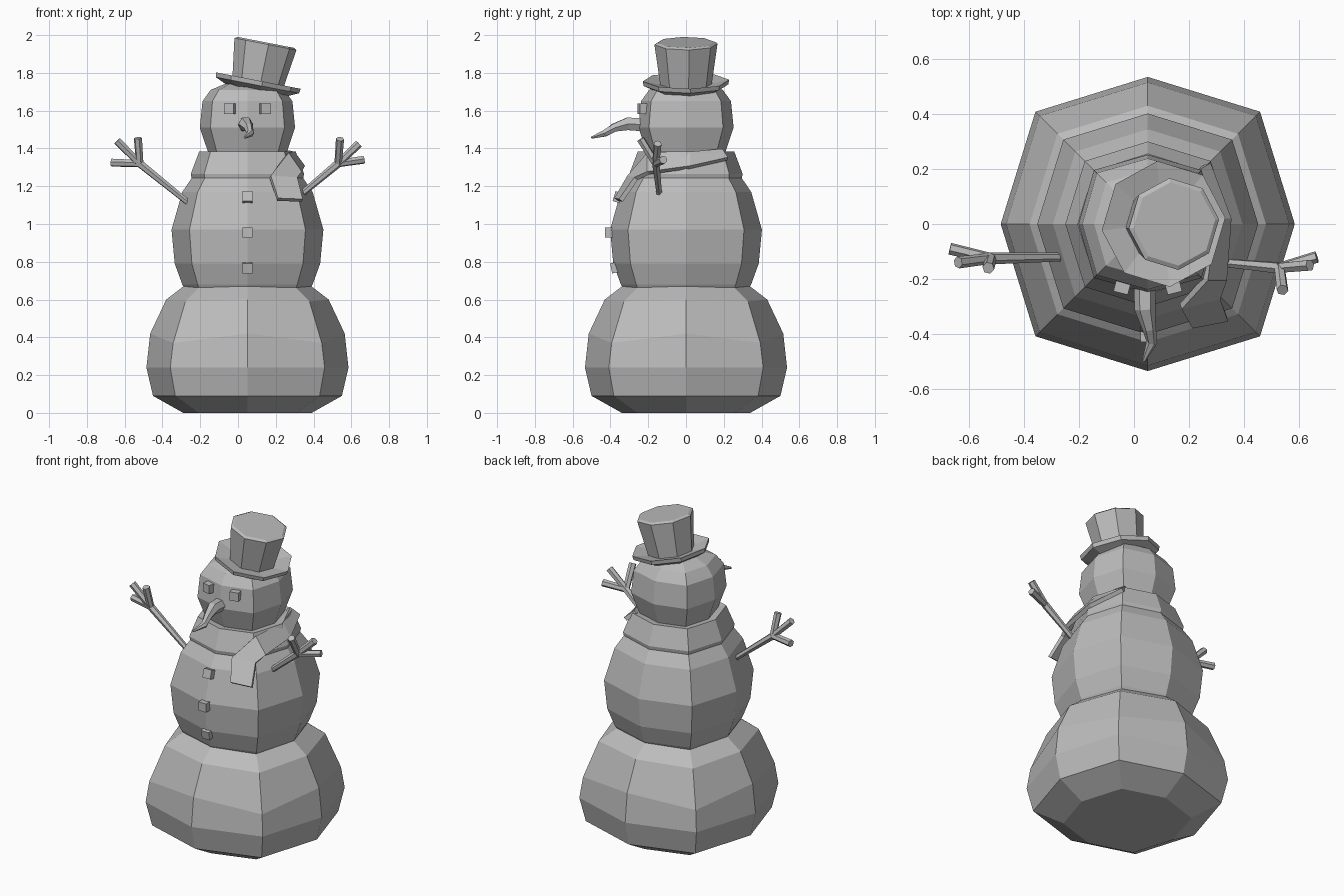
import bpy, bmesh, math
from mathutils import Vector, Matrix

if "Cube" in bpy.data.objects:
    bpy.data.objects.remove(bpy.data.objects["Cube"])

grey = bpy.data.materials.new("plain grey")
grey.use_nodes = True
grey.diffuse_color = (0.5, 0.5, 0.5, 1)
grey.node_tree.nodes["Principled BSDF"].inputs["Base Color"].default_value = (0.5, 0.5, 0.5, 1)
CX = 0.05


def finish(name, bm):
    bmesh.ops.recalc_face_normals(bm, faces=bm.faces)
    mesh = bpy.data.meshes.new(name)
    bm.to_mesh(mesh)
    bm.free()
    mesh.materials.append(grey)
    obj = bpy.data.objects.new(name, mesh)
    bpy.context.collection.objects.link(obj)
    return obj


def bridge(bm, rings, caps=True):
    n = len(rings[0])
    for a, b in zip(rings, rings[1:]):
        for i in range(n):
            j = (i + 1) % n
            bm.faces.new((a[i], a[j], b[j], b[i]))
    if caps:
        bm.faces.new(rings[0])
        bm.faces.new(rings[-1])


def lathe(name, profile, bulge=1.08, matrix=None, caps=True):
    """Eight-sided turned part; profile rows are radius, height, corner sag."""
    bm = bmesh.new()
    rings = []
    for r, z, *sag in profile:
        ring = []
        for i in range(8):
            a = i * math.pi / 4
            k = bulge if i % 2 else 1
            drop = sag[0] if sag and i % 2 else 0
            ring.append(bm.verts.new((r * k * math.cos(a), r * k * math.sin(a), z - drop)))
        rings.append(ring)
    bridge(bm, rings if caps else rings + rings[:1], caps)
    bm.transform(matrix or Matrix.Translation((CX, 0, 0)))
    return finish(name, bm)


def tube(bm, points, radii, sides=6):
    """Tapered stick through the points."""
    pts = [Vector(p) for p in points]
    rings = []
    for i, (p, r) in enumerate(zip(pts, radii)):
        d = (pts[min(i + 1, len(pts) - 1)] - pts[max(i - 1, 0)]).normalized()
        u = d.cross(Vector((0.2, 0.9, 0.3))).normalized() if abs(d.y) < 0.8 else d.cross(Vector((0, 0, 1))).normalized()
        v = d.cross(u)
        angles = [2 * math.pi * k / sides for k in range(sides)]
        rings.append([bm.verts.new(p + r * (u * math.cos(a) + v * math.sin(a))) for a in angles])
    bridge(bm, rings)


# Three stacked body balls
lathe("lower_body", [(0.34, 0), (0.5, 0.09), (0.535, 0.24), (0.515, 0.42, 0.05),
                     (0.43, 0.6, 0.01), (0.3, 0.7, 0.01)])
lathe("middle_body", [(0.3, 0.6), (0.345, 0.68), (0.385, 0.79), (0.402, 0.97),
                      (0.345, 1.17), (0.27, 1.28)])
lathe("head", [(0.18, 1.3), (0.205, 1.37), (0.252, 1.51), (0.238, 1.65),
               (0.195, 1.71), (0.11, 1.745)], 1.1)

# Flared scarf collar with thickness
lathe("scarf_collar", [(0.295, 1.24), (0.3, 1.265), (0.255, 1.385), (0.19, 1.375), (0.25, 1.25)],
      1.08, caps=False)

# Scarf tail draped over the shoulder
bm = bmesh.new()
edges = [((0.22, 0.19, 1.39), (0.27, 0.22, 1.345)), ((0.29, 0.02, 1.375), (0.345, 0.02, 1.3)),
         ((0.26, -0.2, 1.37), (0.33, -0.2, 1.27)), ((0.17, -0.3, 1.25), (0.31, -0.265, 1.24)),
         ((0.21, -0.37, 1.13), (0.34, -0.345, 1.125))]
rows = [[bm.verts.new(p) for p in pair] for pair in edges]
for a, b in zip(rows, rows[1:]):
    bm.faces.new((a[0], a[1], b[1], b[0]))
tail = finish("scarf_tail", bm)
thick = tail.modifiers.new("thickness", "SOLIDIFY")
thick.thickness = 0.025
thick.offset = 0

# Tilted top hat
tilt = Matrix.Translation((0.1, 0, 1.72)) @ Matrix.Rotation(math.radians(11), 4, "Y") @ Matrix.Rotation(0.1, 4, "Z")
lathe("top_hat", [(0.16, -0.015), (0.225, 0.015), (0.23, 0.04), (0.137, 0.02),
                  (0.168, 0.237), (0.152, 0.246)], 1.0, tilt)

# Crooked carrot nose
bm = bmesh.new()
tube(bm, [(0.04, -0.2, 1.525), (0.04, -0.31, 1.53), (0.055, -0.38, 1.51), (0.065, -0.43, 1.48), (0.035, -0.5, 1.457)],
     [0.042, 0.038, 0.025, 0.02, 0.006])
finish("carrot_nose", bm)


# Coal eyes and buttons
def coal(name, x, y, z, turn=0, pitch=0):
    bm = bmesh.new()
    bmesh.ops.create_cube(bm, size=0.054)
    bm.transform(Matrix.Translation((x, y, z)) @ Matrix.Rotation(turn, 4, "Z") @ Matrix.Rotation(pitch, 4, "X"))
    finish(name, bm)


for name, side in (("left_eye", 1), ("right_eye", -1)):
    coal(name, CX + side * 0.092, -0.225, 1.61, side * 0.25)
for i, (y, z, pitch) in enumerate([(-0.355, 1.14, -0.3), (-0.402, 0.955, 0), (-0.37, 0.77, 0.2)]):
    coal(f"button_{i + 1}", CX, y, z, 0, pitch)


# Twig arms, each with three fingers
def arm(name, shoulder, wrist, fingers):
    bm = bmesh.new()
    tube(bm, [shoulder, wrist], [0.016, 0.022])
    for tip in fingers:
        tube(bm, [wrist, tip], [0.02, 0.022])
    finish(name, bm)


arm("right_arm", (-0.26, -0.12, 1.11), (-0.52, -0.125, 1.32),
    [(-0.64, -0.14, 1.44), (-0.67, -0.09, 1.325), (-0.53, -0.16, 1.455)])
arm("left_arm", (0.32, -0.14, 1.145), (0.53, -0.16, 1.32),
    [(0.54, -0.24, 1.45), (0.64, -0.15, 1.425), (0.665, -0.12, 1.34)])
